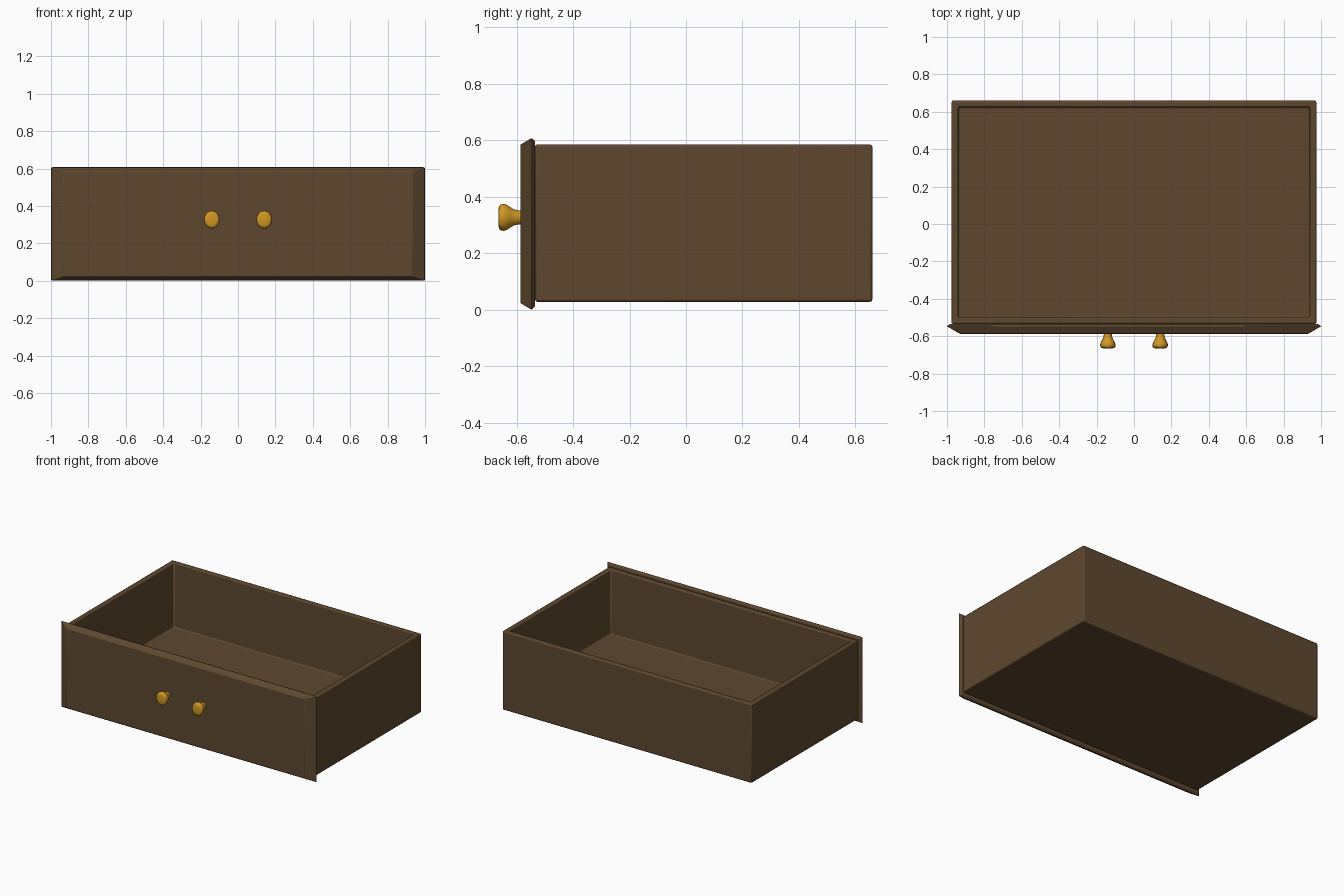
import bpy, bmesh, math
from mathutils import Matrix

if "Cube" in bpy.data.objects:
    bpy.data.objects.remove(bpy.data.objects["Cube"], do_unlink=True)


def make_material(name, color):
    mat = bpy.data.materials.new(name)
    mat.use_nodes = True
    mat.diffuse_color = color
    mat.node_tree.nodes["Principled BSDF"].inputs["Base Color"].default_value = color
    return mat


wood = make_material("dark_wood", (0.112, 0.064, 0.028, 1))
gold = make_material("gold", (0.63, 0.31, 0.018, 1))


def finish(bm, name, mat, angle=30, bevel=0):
    bmesh.ops.recalc_face_normals(bm, faces=bm.faces)
    mesh = bpy.data.meshes.new(name)
    bm.to_mesh(mesh)
    bm.free()
    mesh.materials.append(mat)
    obj = bpy.data.objects.new(name, mesh)
    bpy.context.collection.objects.link(obj)
    if bevel:
        mod = obj.modifiers.new("Soft edges", "BEVEL")
        mod.width, mod.segments = bevel, 2
        mod.limit_method = "ANGLE"
        mod.angle_limit = math.radians(25)
    bpy.ops.object.select_all(action="DESELECT")
    obj.select_set(True)
    bpy.context.view_layer.objects.active = obj
    bpy.ops.object.shade_smooth_by_angle(angle=math.radians(angle))
    return obj


def loft(bm, rings):
    """Join equal-sized rings of points and cap both ends."""
    loops = [[bm.verts.new(p) for p in ring] for ring in rings]
    n = len(loops[0])
    for a, b in zip(loops, loops[1:]):
        for i in range(n):
            j = (i + 1) % n
            bm.faces.new((a[i], a[j], b[j], b[i]))
    bm.faces.new(loops[0])
    bm.faces.new(loops[-1])


# Open box: a block whose top is inset and sunk to the floor
bm = bmesh.new()
y0, y1, z0, z1 = -0.535, 0.66, 0.028, 0.585
bmesh.ops.create_cube(bm, size=1, matrix=Matrix.Translation((0, (y0 + y1) / 2, (z0 + z1) / 2))
                      @ Matrix.Diagonal((1.95, y1 - y0, z1 - z0, 1)))
bm.faces.ensure_lookup_table()
top = max(bm.faces, key=lambda f: f.calc_center_median().z)
bmesh.ops.inset_region(bm, faces=[top], thickness=0.05)
sunk = bmesh.ops.extrude_face_region(bm, geom=[top])
bmesh.ops.delete(bm, geom=[top], context="FACES_ONLY")
bmesh.ops.translate(bm, vec=(0, 0, -0.455),
                    verts=[g for g in sunk["geom"] if isinstance(g, bmesh.types.BMVert)])
finish(bm, "drawer_box", wood, bevel=0.008)

# Overhanging front panel with chamfered border
bm = bmesh.new()
sections = [(-0.587, 0.932, 0.024, 0.584), (-0.547, 1.0, 0.0, 0.608), (-0.534, 0.985, 0.012, 0.596)]
loft(bm, [[(-w, y, lo), (w, y, lo), (w, y, hi), (-w, y, hi)] for y, w, lo, hi in sections])
finish(bm, "front_panel", wood, bevel=0.003)

# Turned knobs, slightly taller than wide
profile = [(-0.58, 0.024), (-0.594, 0.025), (-0.608, 0.028), (-0.622, 0.036), (-0.634, 0.044),
           (-0.645, 0.048), (-0.656, 0.046), (-0.662, 0.040), (-0.665, 0.028)]
sides = 16
for side, x in (("left", 0.14), ("right", -0.14)):
    bm = bmesh.new()
    loft(bm, [[(x + 0.87 * r * math.cos(math.tau * i / sides), y,
                0.327 + r * math.sin(math.tau * i / sides)) for i in range(sides)]
              for y, r in profile])
    finish(bm, side + "_knob", gold, angle=40)
